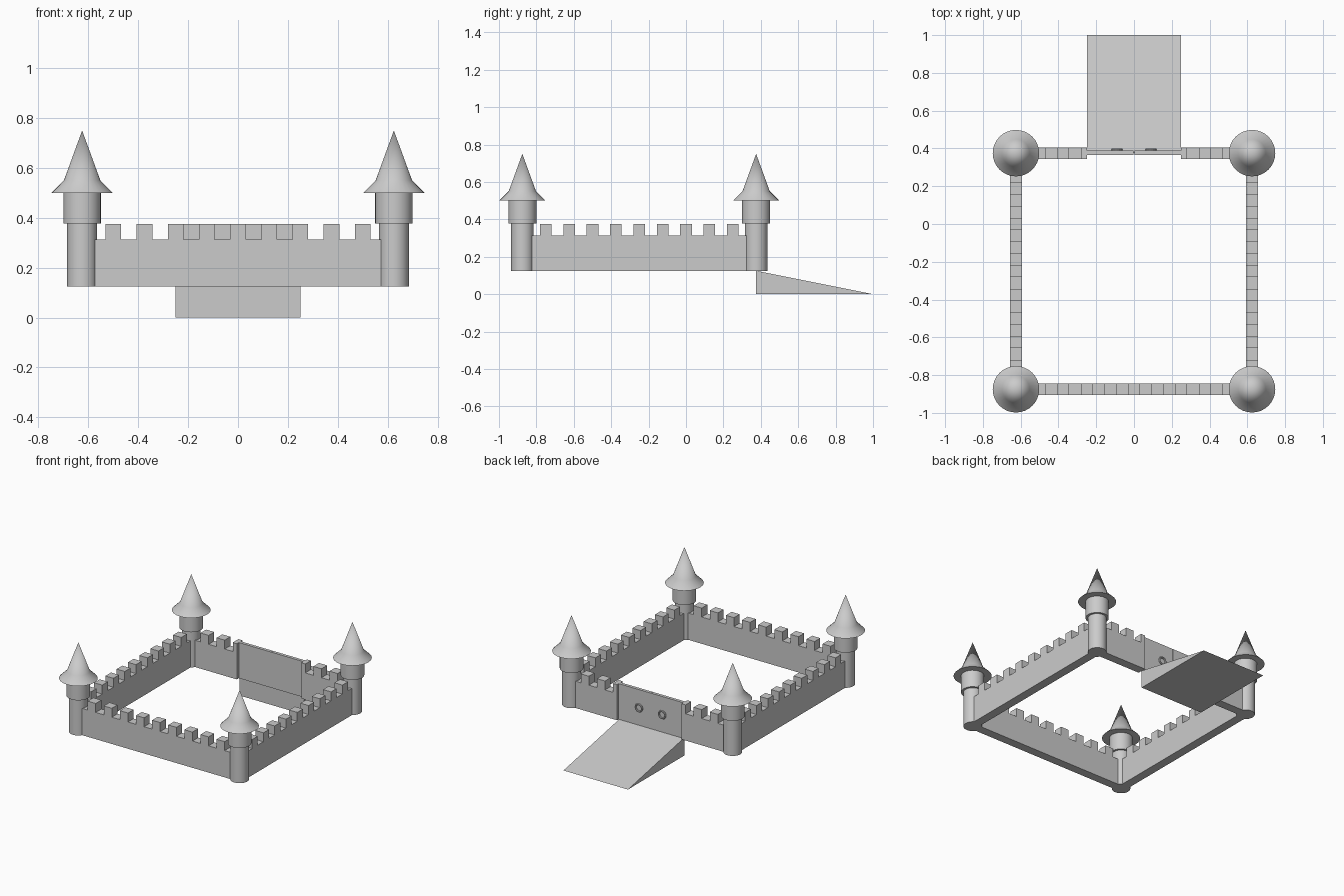
import bpy, bmesh, math
from mathutils import Matrix, Vector

if "Cube" in bpy.data.objects:
    bpy.data.objects.remove(bpy.data.objects["Cube"])

stone = bpy.data.materials.new("stone grey")
stone.diffuse_color = (0.6, 0.6, 0.6, 1)
stone.use_nodes = True
stone.node_tree.nodes["Principled BSDF"].inputs["Base Color"].default_value = stone.diffuse_color

U = 0.0625            # base module of the design
BASE = 0.125          # ground level of the castle
CX, BACK, FRONT = 0.625, 0.375, -0.875


def finish(name, bm, smooth=False):
    bmesh.ops.recalc_face_normals(bm, faces=bm.faces)
    me = bpy.data.meshes.new(name)
    bm.to_mesh(me)
    bm.free()
    ob = bpy.data.objects.new(name, me)
    bpy.context.collection.objects.link(ob)
    me.materials.append(stone)
    if smooth:
        bpy.ops.object.select_all(action='DESELECT')
        ob.select_set(True)
        bpy.context.view_layer.objects.active = ob
        bpy.ops.object.shade_smooth_by_angle(angle=math.radians(35))
    return ob


def prism(name, pts, vec, matrix=None):
    """Extrude a closed outline along vec."""
    bm = bmesh.new()
    f = bm.faces.new([bm.verts.new(p) for p in pts])
    r = bmesh.ops.extrude_face_region(bm, geom=[f])
    bmesh.ops.translate(bm, vec=vec, verts=[v for v in r['geom'] if isinstance(v, bmesh.types.BMVert)])
    if f.is_valid and len(f.edges[0].link_faces) < 2:
        bm.faces.new(f.verts)
    if matrix:
        bm.transform(matrix)
    return finish(name, bm)


def lathe(name, profile, loc, steps=32):
    bm = bmesh.new()
    vs = [bm.verts.new((r, 0, z)) for r, z in profile]
    es = [bm.edges.new(p) for p in zip(vs, vs[1:])]
    bmesh.ops.spin(bm, geom=vs + es, cent=(0, 0, 0), axis=(0, 0, 1),
                   angle=2 * math.pi, steps=steps)
    bmesh.ops.remove_doubles(bm, verts=bm.verts, dist=1e-5)
    bmesh.ops.translate(bm, vec=loc, verts=bm.verts)
    return finish(name, bm, True)


def battlement(name, a, b, matrix):
    """Crenellated wall along local x from a to b, merlons centred on multiples of 2U."""
    low, high = 5 * U, 6 * U
    pts = [(a, BASE), (b, BASE)]
    top = []
    x = a
    while x < b - 1e-6:
        k = math.floor((x + U / 2) / U + 1e-6)
        nxt = min(b, (k + 1) * U - U / 2)
        z = high if k % 2 == 0 else low
        top += [(x, z), (nxt, z)]
        x = nxt
    pts += top[::-1]
    prism(name, [(px, -U / 2, pz) for px, pz in pts], (0, U, 0), matrix)


# walls
T, R = Matrix.Translation, Matrix.Rotation
battlement("front_wall", -CX, CX, T((0, FRONT, 0)))
for s, side in ((-1, "left"), (1, "right")):
    battlement(side + "_wall", -CX, CX, T((s * CX, -0.25, 0)) @ R(math.pi / 2, 4, 'Z'))
    a, b = sorted((s * 0.25, s * CX))
    battlement(side + "_gate_wall", a, b, T((0, BACK, 0)))

# corner towers with roofs
for x in (-CX, CX):
    for y in (FRONT, BACK):
        lathe("tower", [(0, BASE), (0.06, BASE), (0.06, 0.378), (0.075, 0.378),
                        (0.075, 0.502), (0, 0.502)], (x, y, 0))
        lathe("tower_roof", [(0, 0.5), (0.123, 0.5), (0.073, 0.55), (0, 0.75)], (x, y, 0))

# gate doors with ring handles
for s in (-1, 1):
    x0, x1 = s * 0.0015, s * 0.25
    prism("gate_door", [(x0, 0.366, BASE), (x1, 0.366, BASE), (x1, 0.366, 0.375), (x0, 0.366, 0.375)],
          (0, 0.022, 0))
    bpy.ops.mesh.primitive_torus_add(major_radius=0.025, minor_radius=0.006, major_segments=16,
                                     minor_segments=8, location=(s * 0.09, 0.394, 0.25),
                                     rotation=(math.pi / 2, 0, 0))
    ring = bpy.context.object
    ring.name = "door_ring"
    ring.data.materials.append(stone)

# entrance ramp
prism("ramp", [(-0.25, BACK, 0), (-0.25, 1.0, 0), (-0.25, BACK, BASE)], (0.5, 0, 0))
